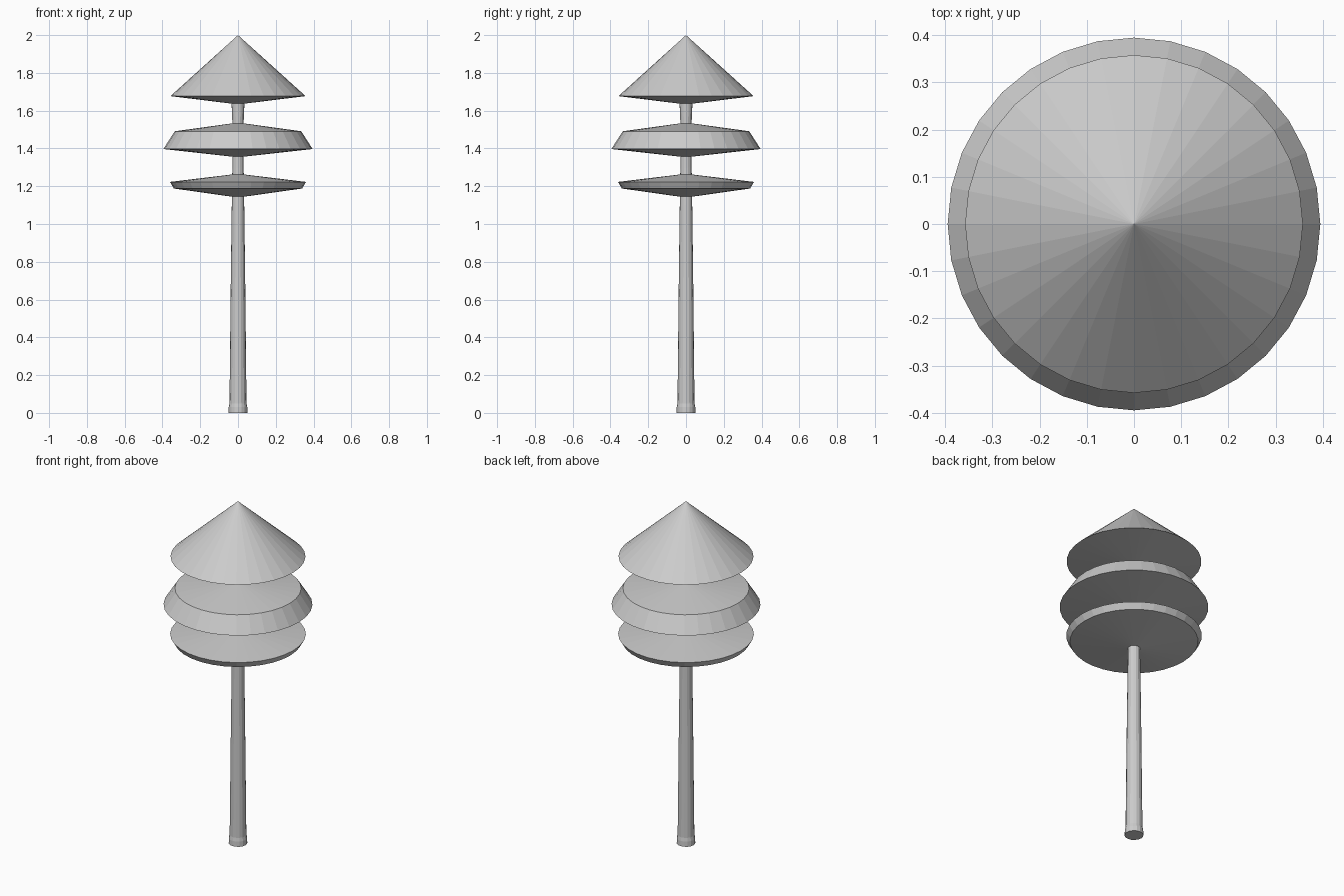
import bpy, bmesh
from math import cos, sin, tau

if "Cube" in bpy.data.objects:
    bpy.data.objects.remove(bpy.data.objects["Cube"])


def lathe(name, profile, sides):
    """Revolve (radius, height) points round z; radius 0 makes a tip."""
    bm = bmesh.new()
    rings = []
    for r, z in profile:
        n = sides if r > 0 else 1
        rings.append([bm.verts.new((r * cos(tau * i / sides), r * sin(tau * i / sides), z))
                      for i in range(n)])
    for a, b in zip(rings, rings[1:]):
        for i in range(sides):
            j = (i + 1) % sides
            loop = [a[i % len(a)], a[j % len(a)], b[j % len(b)], b[i % len(b)]]
            bm.faces.new(list(dict.fromkeys(loop)))
    # flat caps on open ends
    for ring in (rings[0], rings[-1]):
        if len(ring) > 1:
            bm.faces.new(ring)
    bmesh.ops.recalc_face_normals(bm, faces=bm.faces)
    mesh = bpy.data.meshes.new(name)
    bm.to_mesh(mesh)
    bm.free()
    obj = bpy.data.objects.new(name, mesh)
    bpy.context.collection.objects.link(obj)
    return obj


# slim tapered trunk, flaring slightly at foot and under the crown
lathe("trunk", [(0.05, 0), (0.049, 0.03), (0.045, 0.05), (0.038, 0.72), (0.033, 1.10),
                (0.030, 1.30), (0.029, 1.52), (0.035, 1.66)], 16)

# foliage tiers, from the bottom up
lathe("lower_tier", [(0, 1.14), (0.34, 1.188), (0.36, 1.223), (0, 1.266)], 32)
lathe("middle_tier", [(0, 1.353), (0.395, 1.397), (0.335, 1.491), (0, 1.537)], 32)
lathe("top_cone", [(0, 1.633), (0.358, 1.677), (0, 2.0)], 32)
